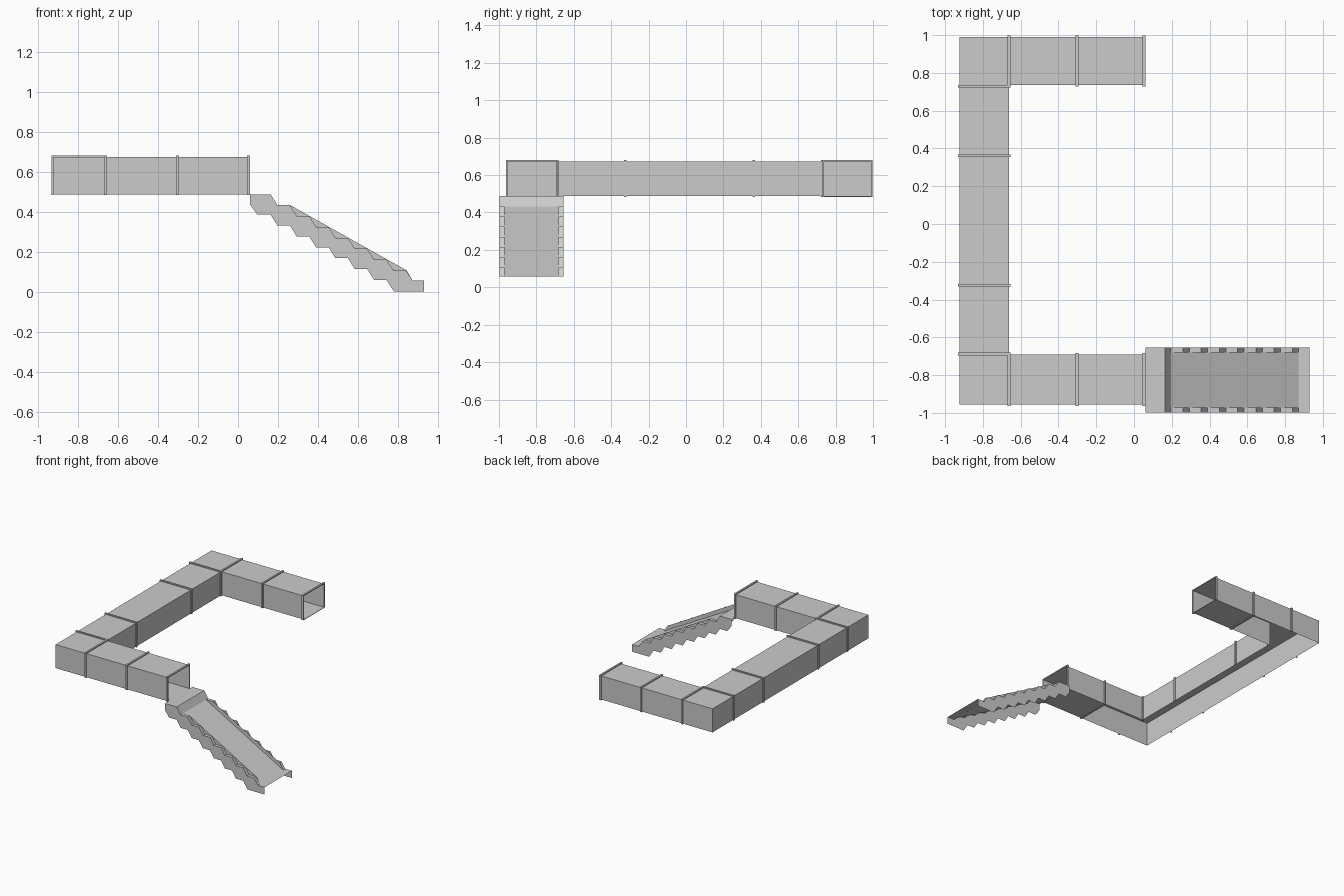
import bpy, bmesh

if "Cube" in bpy.data.objects:
    bpy.data.objects.remove(bpy.data.objects["Cube"])

Z0, Z1 = 0.487, 0.673


def make(name, faces):
    """Object from a list of faces, each a list of points."""
    bm = bmesh.new()
    for f in faces:
        bm.faces.new([bm.verts.new(p) for p in f])
    bmesh.ops.remove_doubles(bm, verts=bm.verts, dist=0.0005)
    bmesh.ops.triangulate(bm, faces=[f for f in bm.faces if len(f.verts) > 4])
    me = bpy.data.meshes.new(name)
    bm.to_mesh(me)
    bm.free()
    ob = bpy.data.objects.new(name, me)
    bpy.context.collection.objects.link(ob)
    return ob


def box(lo, hi):
    (a, b, c), (d, e, f) = lo, hi
    p = [(x, y, z) for x in (a, d) for y in (b, e) for z in (c, f)]
    return [[p[i] for i in q] for q in
            ((0, 1, 3, 2), (4, 6, 7, 5), (0, 4, 5, 1), (2, 3, 7, 6), (0, 2, 6, 4), (1, 5, 7, 3))]


def extrude_y(profile, y0, y1):
    return [[(a[0], y0, a[1]), (b[0], y0, b[1]), (b[0], y1, b[1]), (a[0], y1, a[1])]
            for a, b in zip(profile, profile[1:])]


# U-shaped tunnel: walls and roof, floor only in the two end sections
outer = [(0.06, 0.99), (-0.925, 0.99), (-0.925, -0.955), (0.06, -0.955)]
inner = [(0.06, 0.737), (-0.662, 0.737), (-0.662, -0.69), (0.06, -0.69)]
walls = []
for path in (outer, inner):
    for a, b in zip(path, path[1:]):
        walls.append([(*a, Z0), (*b, Z0), (*b, Z1), (*a, Z1)])
make("tunnel_walls", walls)
make("tunnel_roof", [[(*outer[i], Z1), (*outer[i + 1], Z1), (*inner[i + 1], Z1), (*inner[i], Z1)]
                     for i in range(3)])
make("tunnel_floors", [[(-0.30, a, Z0), (0.06, a, Z0), (0.06, b, Z0), (-0.30, b, Z0)]
                       for a, b in ((0.737, 0.99), (-0.955, -0.69))])


# Raised joint frames around the tunnel
def frame(name, axis, pos, lo, hi, closed):
    t, w = 0.008, 0.007
    bars = [((lo - t, Z0 - 0.003), (lo, Z1 + t)), ((hi, Z0 - 0.003), (hi + t, Z1 + t)),
            ((lo, Z1), (hi, Z1 + t))]
    if closed:
        bars.append(((lo, Z0 - 0.004), (hi, Z0)))
    faces = []
    for (u0, z0), (u1, z1) in bars:
        if axis == "x":
            faces += box((pos - w, u0, z0), (pos + w, u1, z1))
        else:
            faces += box((u0, pos - w, z0), (u1, pos + w, z1))
    make(name, faces)


for side, lo, hi in (("back", 0.737, 0.99), ("front", -0.955, -0.69)):
    for i, x in enumerate((0.053, -0.302, -0.662)):
        frame(f"{side}_joint_{i}", "x", x, lo, hi, i < 2)
for i, y in enumerate((0.73, 0.362, -0.325, -0.688)):
    frame(f"side_joint_{i}", "y", y, -0.925, -0.662, False)

# Ramp with stepped sides
Y0, Y1, STRIP = -0.997, -0.655, 0.026
DX, DZ = 0.0965, 0.0543
stairs = [(0.06, 0.487)]
for i in range(8):
    stairs.append((0.163 + i * DX, 0.487 - i * DZ))
    stairs.append((0.197 + i * DX, 0.487 - (i + 1) * DZ))
stairs = stairs[:-1] + [(0.872, 0.057), (0.93, 0.057)]
under = [(0.06, 0.435), (0.097, 0.385)]
for i in range(7):
    under.append((0.163 + i * DX, 0.385 - i * DZ))
    under.append((0.197 + i * DX, 0.385 - (i + 1) * DZ))
under = under[:-1] + [(0.78, 0), (0.93, 0)]

for side, y, yi in (("front", Y0, Y0 + STRIP), ("back", Y1, Y1 - STRIP)):
    make(f"ramp_{side}_skirt", [[(x, y, z) for x, z in stairs + under[::-1]]])
    make(f"ramp_{side}_treads", extrude_y(stairs, y, yi))
    # straight curb between tread strip and deck
    curb = [(0.197, 0.433), (0.26, 0.433), (0.842, 0.107), (0.872, 0.057)]
    make(f"ramp_{side}_curb", [[(x, yi, z) for x, z in curb]])

make("ramp_deck", extrude_y([(0.06, 0.487), (0.163, 0.487), (0.197, 0.433),
                             (0.872, 0.057), (0.93, 0.057)], Y0 + STRIP, Y1 - STRIP))
